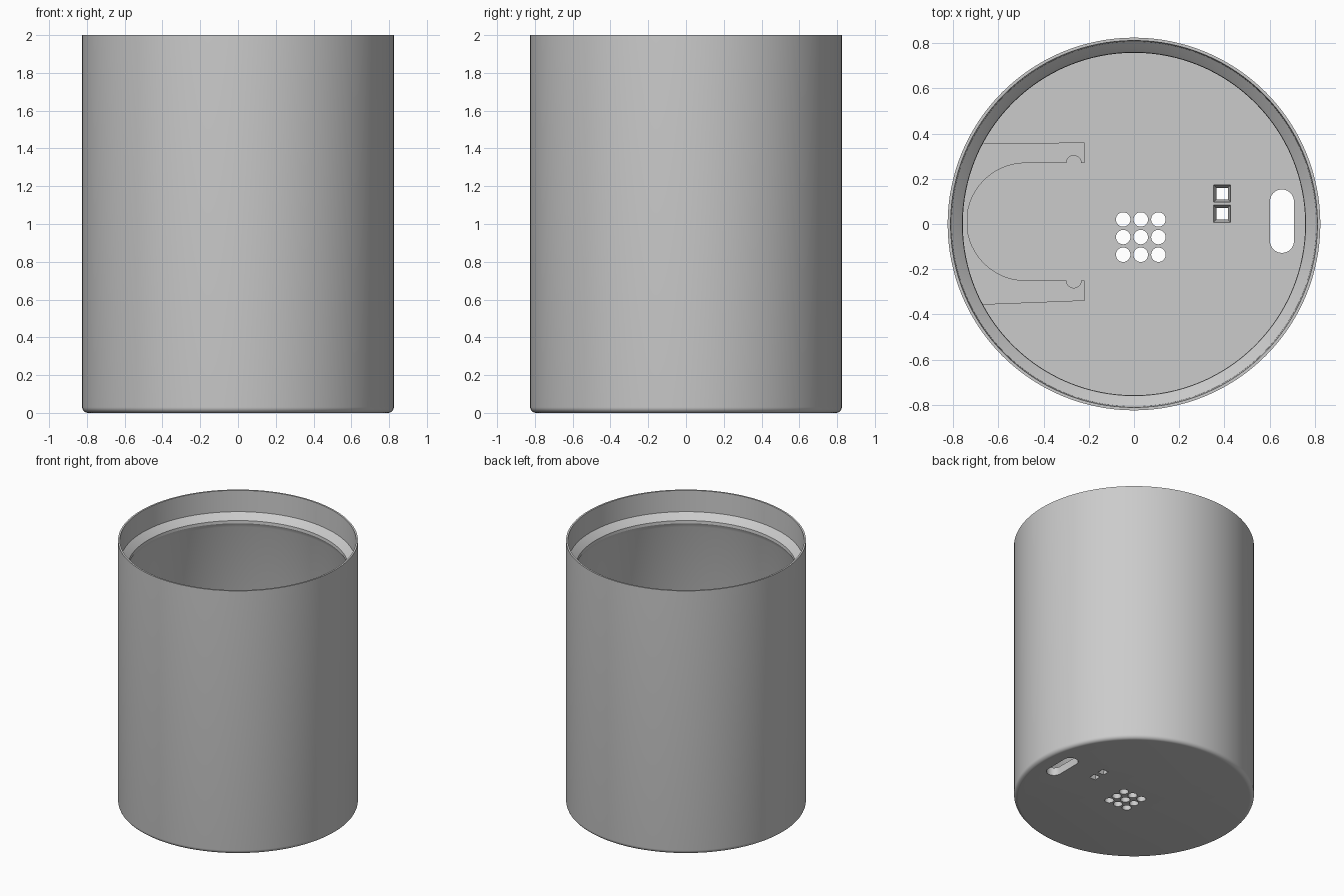
import bpy, bmesh, math
from mathutils import Matrix

cube = bpy.data.objects.get("Cube")
if cube:
    bpy.data.objects.remove(cube, do_unlink=True)

grey = bpy.data.materials.new("light grey")
grey.use_nodes = True
colour = (0.6, 0.6, 0.6, 1)
grey.diffuse_color = colour
grey.node_tree.nodes["Principled BSDF"].inputs["Base Color"].default_value = colour

FLOOR = 0.06


def make_object(name, bm):
    bmesh.ops.recalc_face_normals(bm, faces=bm.faces)
    mesh = bpy.data.meshes.new(name)
    bm.to_mesh(mesh)
    bm.free()
    mesh.materials.append(grey)
    obj = bpy.data.objects.new(name, mesh)
    bpy.context.collection.objects.link(obj)
    return obj


def activate(obj):
    bpy.ops.object.select_all(action="DESELECT")
    obj.select_set(True)
    bpy.context.view_layer.objects.active = obj


def arc(cx, cy, r, start, end, steps):
    angles = [math.radians(start + (end - start) * i / steps) for i in range(steps + 1)]
    return [(cx + r * math.cos(a), cy + r * math.sin(a)) for a in angles]


def lathe(name, profile, segments=128):
    bm = bmesh.new()
    rings = []
    for r, z in profile:
        rings.append([bm.verts.new((r * math.cos(2 * math.pi * i / segments),
                                    r * math.sin(2 * math.pi * i / segments), z))
                      for i in range(segments)])
    for a, b in zip(rings, rings[1:]):
        for i in range(segments):
            j = (i + 1) % segments
            bm.faces.new((a[i], a[j], b[j], b[i]))
    bm.faces.new(rings[0])
    bm.faces.new(rings[-1])
    return make_object(name, bm)


def prism(bm, outline, bottom, top):
    face = bm.faces.new([bm.verts.new((x, y, bottom)) for x, y in outline])
    moved = bmesh.ops.extrude_face_region(bm, geom=[face], use_keep_orig=True)["geom"]
    verts = [v for v in moved if isinstance(v, bmesh.types.BMVert)]
    bmesh.ops.translate(bm, verts=verts, vec=(0, 0, top - bottom))


# Cup: rounded base, thin tapered rim and an inner snap ridge
profile = arc(0.795, 0.03, 0.03, -90, 0, 6)
profile += [(0.825, 2.0), (0.812, 2.0), (0.808, 1.84), (0.775, 1.81),
            (0.76, 1.795), (0.758, 1.775), (0.775, 1.74), (0.775, FLOOR)]
cup = lathe("cup_body", profile)

# Cutters for the openings in the base
bm = bmesh.new()
for i in range(3):
    for j in range(3):
        bmesh.ops.create_cone(bm, cap_ends=True, segments=32, radius1=0.032, radius2=0.032,
                              depth=0.3, matrix=Matrix.Translation(
                                  (-0.048 + 0.078 * i, 0.02 - 0.078 * j, 0.03)))
slot = arc(0.655, 0.1, 0.053, 0, 180, 16) + arc(0.655, -0.075, 0.053, 180, 360, 16)
prism(bm, slot, -0.1, 0.2)
for y in (0.135, 0.045):
    # Tapered square light openings
    turn = Matrix.Rotation(math.radians(45), 4, "Z")
    bmesh.ops.create_cone(bm, cap_ends=True, segments=4, radius1=0.033, radius2=0.057,
                          depth=0.08, matrix=Matrix.Translation((0.39, y, 0.03)) @ turn)
cutter = make_object("opening_cutter", bm)
cutter.hide_render = True

activate(cup)
cut = cup.modifiers.new("openings", "BOOLEAN")
cut.object = cutter
cut.operation = "DIFFERENCE"
cut.solver = "EXACT"
bpy.ops.object.modifier_apply(modifier=cut.name)
bpy.data.objects.remove(cutter, do_unlink=True)
bpy.ops.object.shade_smooth_by_angle(angle=math.radians(30))

# Inner holder: curved back on the wall with two notched arms
MID = 0.01
half = [(-0.735, MID)] + arc(-0.48, MID, 0.26, 168, 90, 12)
half[1:] = [(x, y) for x, y in half[1:]]
half += arc(-0.267, MID + 0.26, 0.033, 180, 0, 10)
half += [(-0.22, MID + 0.26), (-0.22, MID + 0.35)]
half += arc(0, 0, 0.79, 153, 180, 10)
# Reflect the upper half into the lower one
inner, outer = half[:-11], half[-11:]
lower_inner = [(x, 2 * MID - y) for x, y in reversed(inner[1:])]
lower_outer = [(x, -y) for x, y in reversed(outer[:-1])]
bm = bmesh.new()
prism(bm, inner + outer + lower_outer + lower_inner, FLOOR - 0.01, 0.45)
holder = make_object("inner_holder", bm)
activate(holder)
bpy.ops.object.shade_smooth_by_angle(angle=math.radians(30))
